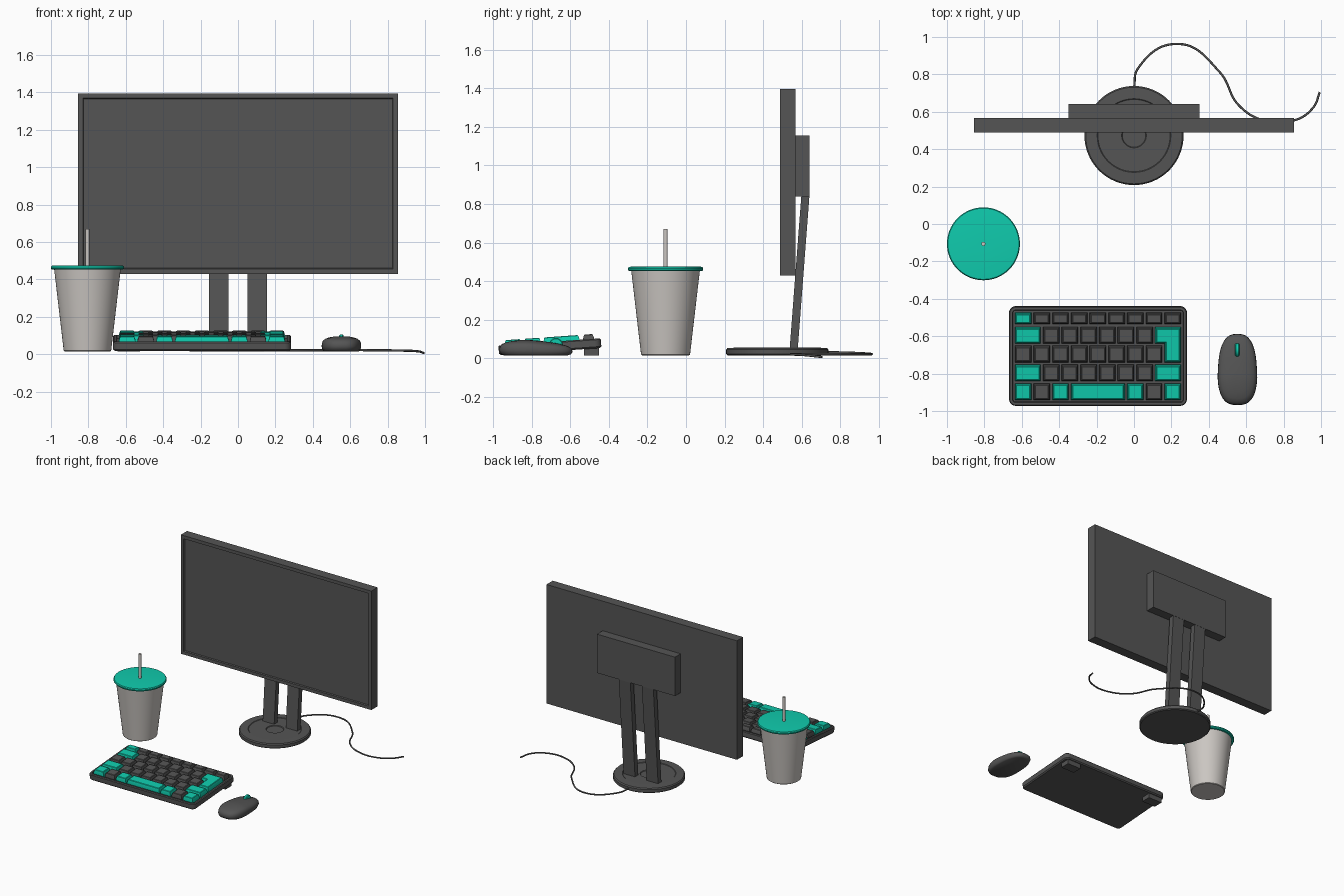
import bpy, bmesh
from math import sin, cos, pi, radians
from mathutils import Matrix, Vector

if "Cube" in bpy.data.objects:
    bpy.data.objects.remove(bpy.data.objects["Cube"])


def material(name, rgb):
    m = bpy.data.materials.new(name)
    m.diffuse_color = (*rgb, 1)
    m.use_nodes = True
    m.node_tree.nodes["Principled BSDF"].inputs["Base Color"].default_value = m.diffuse_color
    return m


DARK = material("dark_grey", (0.09, 0.09, 0.09))
LIGHT = material("light_grey", (0.60, 0.57, 0.54))
TEAL = material("teal", (0.005, 0.60, 0.42))


def part(name, solids, mat, matrix=None, smooth=35):
    """One object from lofted solids; a solid is a list of point rings, capped at both ends."""
    bm = bmesh.new()
    for rings in solids:
        vs = [[bm.verts.new(p) for p in ring] for ring in rings]
        n = len(vs[0])
        for a, b in zip(vs, vs[1:]):
            for i in range(n):
                bm.faces.new((a[i], a[(i + 1) % n], b[(i + 1) % n], b[i]))
        bm.faces.new(vs[0][::-1])
        bm.faces.new(vs[-1])
    bmesh.ops.recalc_face_normals(bm, faces=bm.faces)
    me = bpy.data.meshes.new(name)
    bm.to_mesh(me)
    bm.free()
    me.materials.append(mat)
    ob = bpy.data.objects.new(name, me)
    bpy.context.collection.objects.link(ob)
    if matrix:
        ob.matrix_world = matrix
    bpy.ops.object.select_all(action='DESELECT')
    ob.select_set(True)
    bpy.context.view_layer.objects.active = ob
    bpy.ops.object.shade_smooth_by_angle(angle=radians(smooth))
    return ob


def rect(x0, x1, y0, y1, z):
    return [(x0, y0, z), (x1, y0, z), (x1, y1, z), (x0, y1, z)]


def box(x0, x1, y0, y1, z0, z1):
    return [rect(x0, x1, y0, y1, z0), rect(x0, x1, y0, y1, z1)]


def lathe(cx, cy, profile, n=64):
    return [[(cx + r * cos(2 * pi * i / n), cy + r * sin(2 * pi * i / n), z)
             for i in range(n)] for r, z in profile]


def round_rect(x0, x1, y0, y1, r, z, d=0.0, n=6):
    r2, pts = max(r - d, 0.004), []
    x0, x1, y0, y1 = x0 + d, x1 - d, y0 + d, y1 - d
    for k, (cx, cy) in enumerate([(x1 - r2, y1 - r2), (x0 + r2, y1 - r2),
                                  (x0 + r2, y0 + r2), (x1 - r2, y0 + r2)]):
        for i in range(n + 1):
            a = pi / 2 * (k + i / n)
            pts.append((cx + r2 * cos(a), cy + r2 * sin(a), z))
    return pts


# Monitor: panel with recessed screen, and rear housing
def panel(d, y):
    return [(-.855 + d, y, .43 + d), (.855 - d, y, .43 + d),
            (.855 - d, y, 1.395 - d), (-.855 + d, y, 1.395 - d)]


part("monitor_panel", [[panel(0, .568), panel(0, .488), panel(.026, .488), panel(.03, .498)]], DARK)
part("monitor_rear_housing", [box(-.35, .35, .565, .641, .84, 1.155)], DARK)

# Stand: two leaning legs on a round base
legs = [[rect(x, x + .103, .537, .579, .045), rect(x, x + .103, .598, .640, .845)]
        for x in (-.155, .052)]
part("stand_legs", legs, DARK)
part("stand_base", [lathe(0, .473, [
    (.258, .016), (.265, .022), (.265, .046), (.258, .054), (.197, .056),
    (.193, .053), (.066, .053), (.062, .048), (.01, .048)])], DARK)

# Power cable running from the base along the desk
curve = bpy.data.curves.new("power_cable", 'CURVE')
curve.dimensions = '3D'
curve.bevel_depth = .006
curve.bevel_resolution = 2
curve.use_fill_caps = True
sp = curve.splines.new('BEZIER')
path = [(0, .725, .032), (.02, .83, .03), (.235, .963, .022), (.46, .81, .022),
        (.56, .635, .022), (.70, .552, .022), (.86, .555, .02), (.96, .625, .016), (.993, .705, .007)]
sp.bezier_points.add(len(path) - 1)
for bp, co in zip(sp.bezier_points, path):
    bp.co = co
    bp.handle_left_type = bp.handle_right_type = 'AUTO'
cable = bpy.data.objects.new("power_cable", curve)
curve.materials.append(DARK)
bpy.context.collection.objects.link(cable)

# Cup with lid and straw
CX, CY = -.805, -.106
part("cup", [lathe(CX, CY, [(.122, .016), (.127, .02), (.178, .456)])], LIGHT)
part("cup_lid", [lathe(CX, CY, [(.176, .452), (.190, .453), (.195, .459), (.195, .467),
                                (.190, .474), (.182, .475), (.02, .475)])], TEAL)
part("straw", [lathe(CX, CY, [(.011, .44), (.011, .67)], 20)], LIGHT)

# Keyboard case, tilted up at the rear
TILT = Matrix.Translation((0, -.969, .017)) @ Matrix.Rotation(radians(4), 4, 'X')
part("keyboard_case", [[round_rect(-.668, .283, 0, .532, .035, z, d) for d, z in
                        [(.008, 0), (0, .008), (0, .044), (.005, .05), (.018, .05), (.021, .032)]]],
     DARK, TILT)
part("keyboard_feet", [box(x, x + .12, -.53, -.452, .015, .075) for x in (-.645, .14)], DARK)


# Keys: inset rectilinear outlines, tapered upward
def offset(poly, d):
    out = []
    for i, p in enumerate(poly):
        a = (p - poly[i - 1]).normalized()
        b = (poly[(i + 1) % len(poly)] - p).normalized()
        out.append(p + d * Vector((-a.y - b.y, a.x + b.x)))
    return out


def key(poly):
    poly = [Vector(p) for p in poly]
    return [[(p.x, p.y, z) for p in offset(poly, d)]
            for d, z in [(.006, .03), (.006, .052), (.012, .072), (.016, .075)]]


X0, U = -.643, .1
keys = {"d": [], "t": []}
# Each row: lower edge, upper edge, then (colour, width in units)
rows = [(.434, .504, [("t", 1)] + [("d", 1)] * 8),
        (.328, .428, [("t", 1.5)] + [("d", 1)] * 6),
        (.228, .328, [("d", 1)] * 8),
        (.127, .227, [("t", 1.5)] + [("d", 1)] * 6 + [("t", 1.5)]),
        (.026, .126, [("t", 1), ("d", 1), ("t", 1), ("t", 3), ("t", 1), ("d", 1), ("t", 1)])]
for y0, y1, row in rows:
    x = X0
    for colour, w in row:
        keys[colour].append(key([(x, y0), (x + w * U, y0), (x + w * U, y1), (x, y1)]))
        x += w * U
xr = X0 + 9 * U
keys["t"].append(key([(xr - U, .228), (xr, .228), (xr, .428), (xr - 1.5 * U, .428),
                      (xr - 1.5 * U, .328), (xr - U, .328)]))
part("dark_keys", keys["d"], DARK, TILT, 20)
part("accent_keys", keys["t"], TEAL, TILT, 20)


# Mouse: rounded outline rings stacked into a dome, lower at the front
def mouse_ring(s, z, n=48):
    ring = []
    for i in range(n):
        a = 2 * pi * i / n
        c, t = cos(a), sin(a)
        v = abs(t) ** .75 * (1 if t > 0 else -1)
        u = abs(c) ** .72 * (1 if c > 0 else -1)
        half = .107 - .010 * (v + .25 if v > -.25 else 0)
        y = -.778 + .19 * v * s
        drop = 1 - .28 * max(0, (y + .83) / .24)
        ring.append((.553 + half * u * s, y, .016 + z * drop))
    return ring


part("mouse_body", [[mouse_ring(s, z) for s, z in
                     [(.88, 0), (.96, .008), (1, .025), (.985, .044), (.93, .058), (.82, .067),
                      (.65, .074), (.42, .079), (.2, .081), (.05, .0815)]]], DARK, smooth=50)

# Scroll wheel
wheel = [[(x, -.674 + r * cos(2 * pi * i / 32), .07 + r * sin(2 * pi * i / 32)) for i in range(32)]
         for x, r in [(.541, .031), (.546, .036), (.560, .036), (.565, .031)]]
part("scroll_wheel", [wheel], TEAL)
